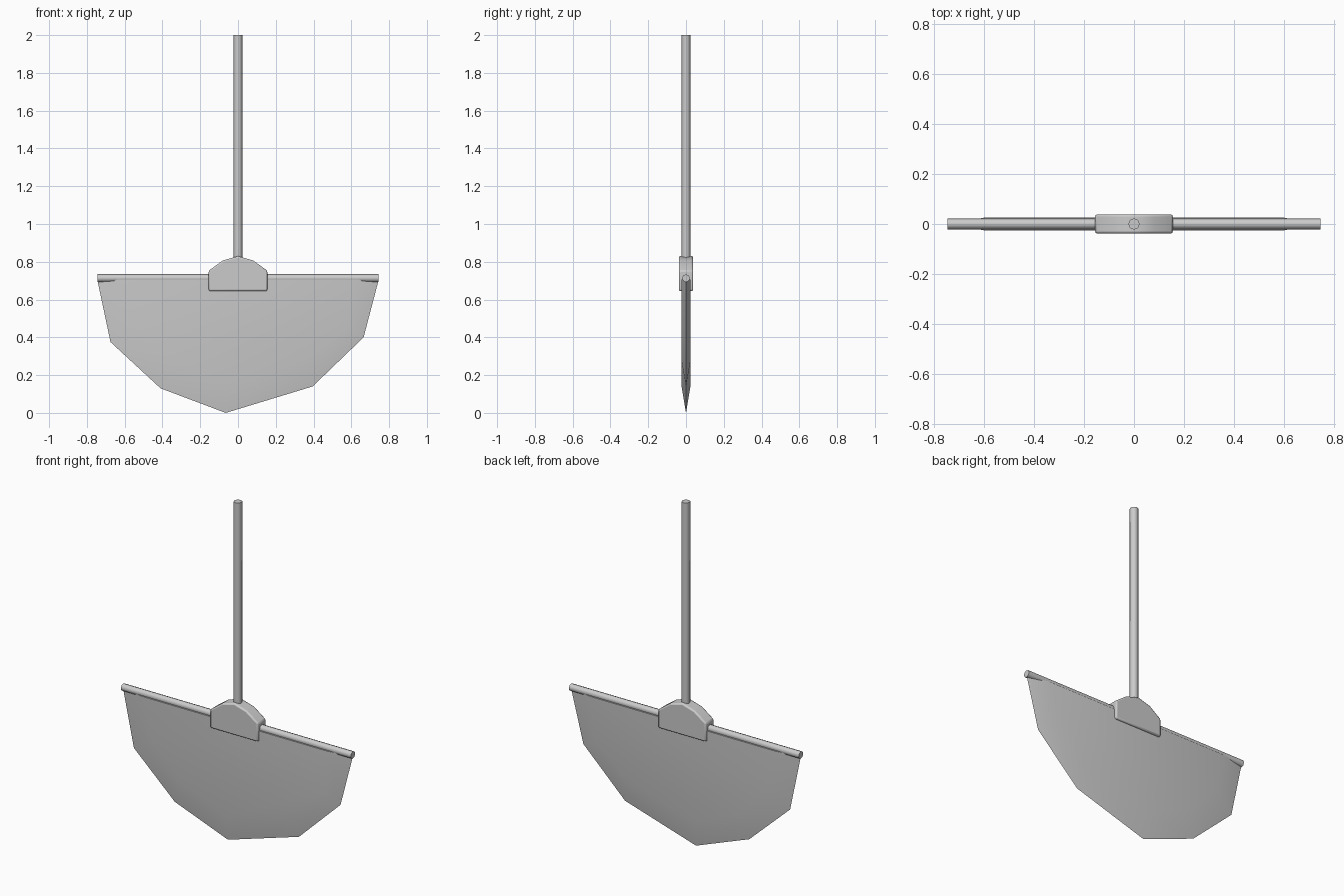
import bpy, bmesh, math

if "Cube" in bpy.data.objects:
    bpy.data.objects.remove(bpy.data.objects["Cube"])


def finish(name, bm, angle=30):
    bmesh.ops.recalc_face_normals(bm, faces=bm.faces[:])
    mesh = bpy.data.meshes.new(name)
    bm.to_mesh(mesh)
    bm.free()
    ob = bpy.data.objects.new(name, mesh)
    bpy.context.collection.objects.link(ob)
    bpy.ops.object.select_all(action='DESELECT')
    ob.select_set(True)
    bpy.context.view_layer.objects.active = ob
    bpy.ops.object.shade_smooth_by_angle(angle=math.radians(angle))
    return ob


def rod(name, radius, length, location, rotation=(0, 0, 0)):
    bpy.ops.mesh.primitive_cylinder_add(vertices=8, radius=radius, depth=length,
                                        location=location, rotation=rotation)
    ob = bpy.context.object
    ob.name = name
    bpy.ops.object.shade_smooth_by_angle(angle=math.radians(50))
    return ob


# Blade: knife-edge rim tapering up to a flat, thick centre
rim = [(-0.745, 0.705), (-0.675, 0.375), (-0.41, 0.13), (-0.065, 0.0),
       (0.395, 0.14), (0.665, 0.40), (0.745, 0.705)]
core = [(-0.60, 0.705), (-0.55, 0.47), (-0.35, 0.27), (-0.065, 0.15),
        (0.37, 0.285), (0.575, 0.46), (0.60, 0.705)]
bm = bmesh.new()
edge = [bm.verts.new((x, 0, z)) for x, z in rim]
sides = [[bm.verts.new((x, y, z)) for x, z in core] for y in (-0.025, 0.025)]
for side in sides:
    bm.faces.new(side)
    for i in range(len(rim) - 1):
        bm.faces.new((edge[i], edge[i + 1], side[i + 1], side[i]))
bm.faces.new((edge[0], sides[0][0], sides[0][-1], edge[-1], sides[1][-1], sides[1][0]))
finish("blade", bm)

# Hub: arched block with softened edges
half = [(0.155, 0.645), (0.155, 0.753), (0.08, 0.807)]
profile = half + [(0, 0.83)] + [(-x, z) for x, z in reversed(half)]
bm = bmesh.new()
face = bm.faces.new([bm.verts.new((x, -0.038, z)) for x, z in profile])
ext = bmesh.ops.extrude_face_region(bm, geom=[face])
bmesh.ops.translate(bm, vec=(0, 0.076, 0),
                    verts=[v for v in ext["geom"] if isinstance(v, bmesh.types.BMVert)])
hub = finish("hub", bm, 50)
bevel = hub.modifiers.new("soft_edges", 'BEVEL')
bevel.width = 0.008
bevel.segments = 2
bevel.limit_method = 'ANGLE'
bevel.angle_limit = math.radians(50)

# Crossbar along the blade top, and upright handle
rod("crossbar", 0.021, 1.49, (0, 0, 0.713), (0, math.pi / 2, 0))
rod("handle", 0.023, 1.22, (0, 0, 1.39))
